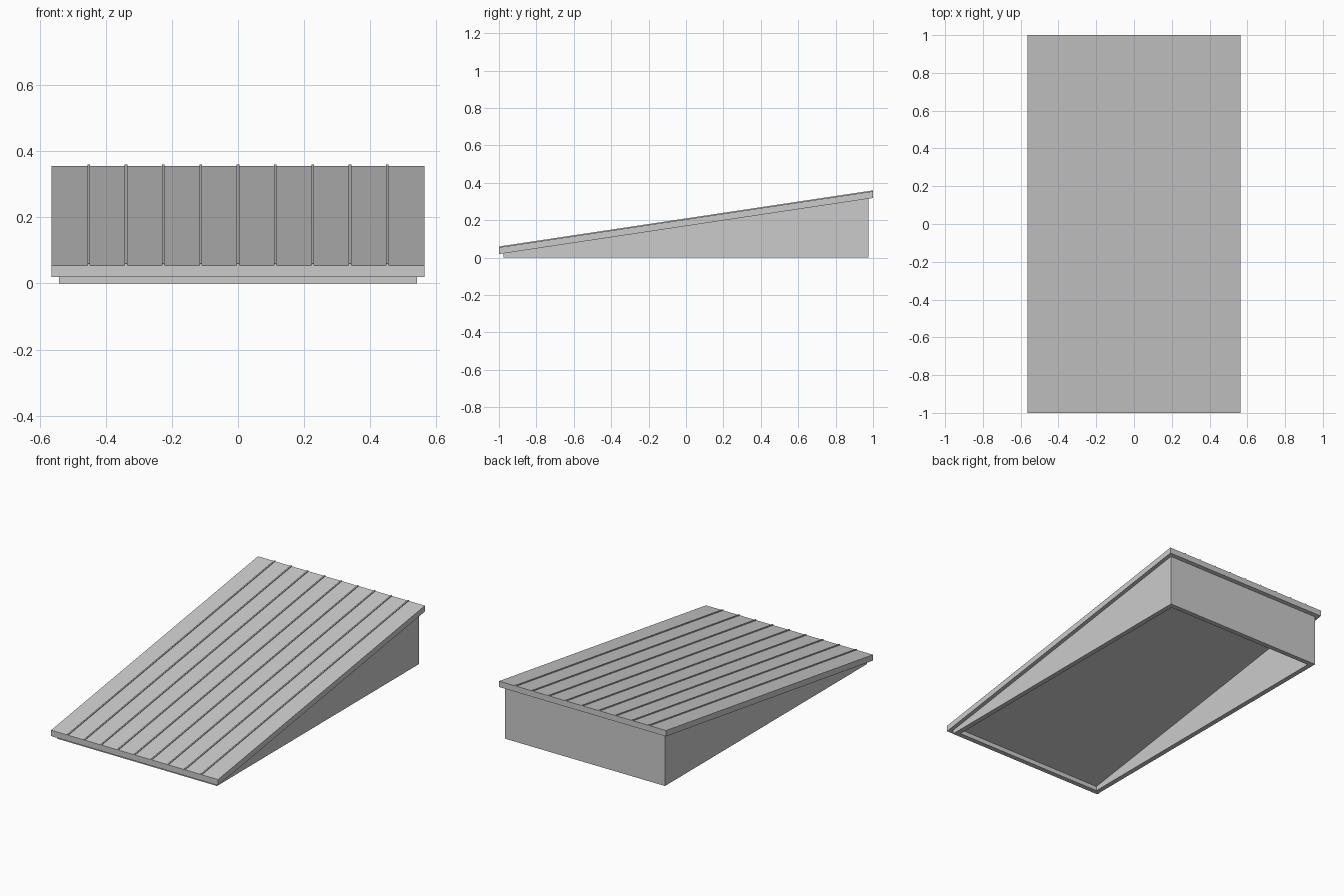
import bpy
import bmesh

cube = bpy.data.objects.get("Cube")
if cube:
    bpy.data.objects.remove(cube)

HALF_W, HALF_L = 0.565, 1.0      # deck half width and half length
BASE_W, BASE_L = 0.541, 0.976    # base half width and half length
WALL = 0.03
DECK_T = 0.036
RIBS = 9

grey = bpy.data.materials.new("plain grey")
grey.use_nodes = True
colour = (0.6, 0.6, 0.6, 1)
grey.diffuse_color = colour
grey.node_tree.nodes["Principled BSDF"].inputs["Base Color"].default_value = colour


def deck_top(y):
    """Height of the sloping deck surface."""
    return 0.205 + 0.15 * y


def add_object(name, bm):
    bmesh.ops.recalc_face_normals(bm, faces=bm.faces)
    mesh = bpy.data.meshes.new(name)
    bm.to_mesh(mesh)
    bm.free()
    mesh.materials.append(grey)
    obj = bpy.data.objects.new(name, mesh)
    bpy.context.collection.objects.link(obj)


def sloped_slab(name, x, half_w, low, high):
    """Slab that follows the slope, between two offsets from the deck surface."""
    bm = bmesh.new()
    bmesh.ops.create_cube(bm, size=2)
    for v in bm.verts:
        offset = high if v.co.z > 0 else low
        v.co.x = x + v.co.x * half_w
        v.co.y *= HALF_L
        v.co.z = deck_top(v.co.y) + offset
    add_object(name, bm)


# Deck
sloped_slab("deck", 0, HALF_W, -DECK_T, 0)

# Raised grip ribs
for i in range(RIBS):
    x = (i - (RIBS - 1) / 2) * 2 * HALF_W / (RIBS + 1)
    sloped_slab(f"grip_rib_{i + 1}", x, 0.004, -0.002, 0.005)

# Hollow base: a rectangular ring raised to the underside of the deck
bm = bmesh.new()
bmesh.ops.create_grid(bm, x_segments=1, y_segments=1, size=1)
for v in bm.verts:
    v.co.x *= BASE_W
    v.co.y *= BASE_L
floor = bm.faces[:]
bmesh.ops.inset_individual(bm, faces=floor, thickness=WALL, use_even_offset=True)
bmesh.ops.delete(bm, geom=floor, context="FACES")
raised = bmesh.ops.extrude_face_region(bm, geom=bm.faces[:], use_keep_orig=True)
for v in raised["geom"]:
    if isinstance(v, bmesh.types.BMVert):
        v.co.z = deck_top(v.co.y) - DECK_T
add_object("base_walls", bm)
